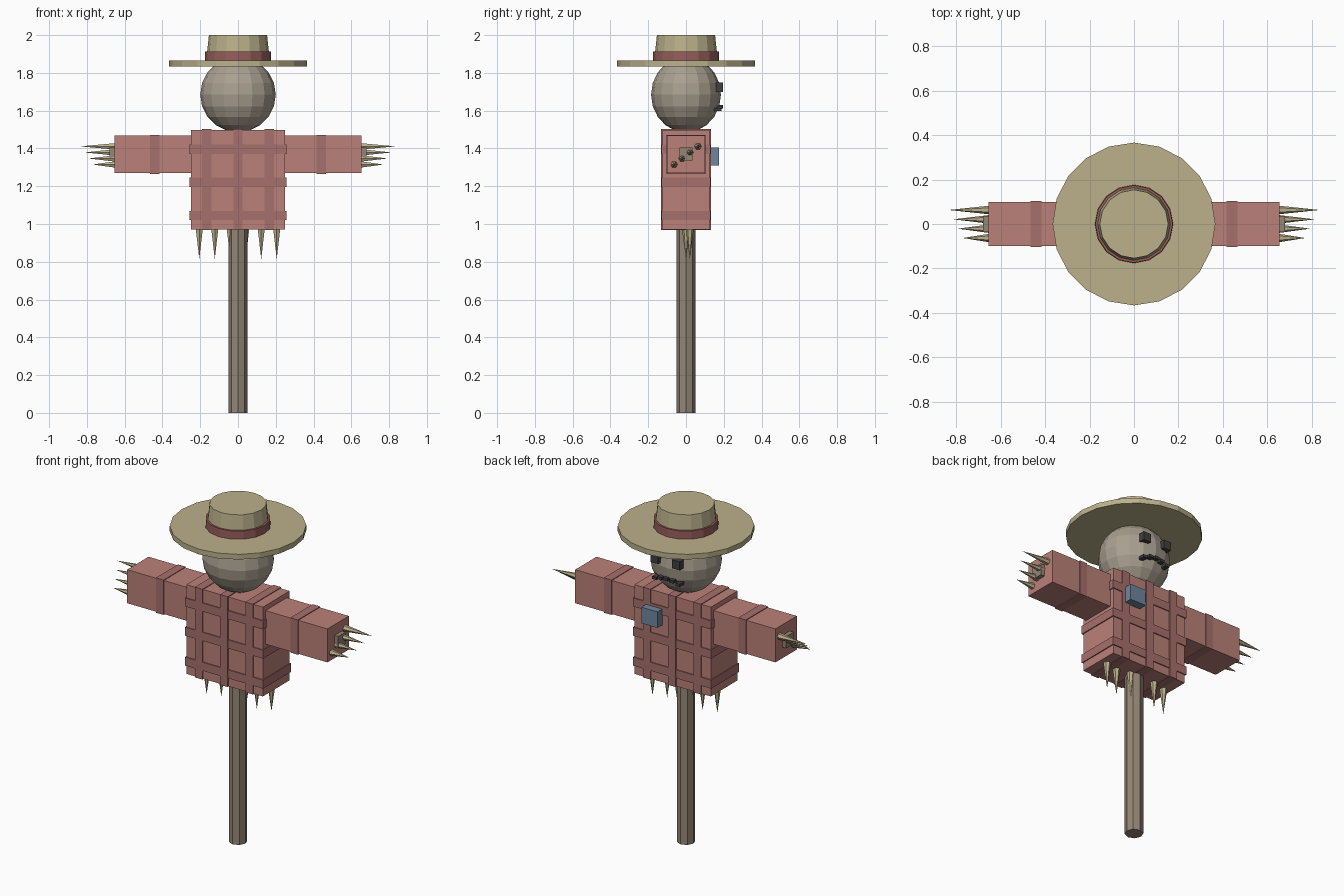
import bpy
from math import pi

if "Cube" in bpy.data.objects:
    bpy.data.objects.remove(bpy.data.objects["Cube"])


def material(name, r, g, b):
    m = bpy.data.materials.new(name)
    m.diffuse_color = (r, g, b, 1)
    m.use_nodes = True
    m.node_tree.nodes["Principled BSDF"].inputs["Base Color"].default_value = m.diffuse_color
    return m


WOOD = material("wood", 0.30, 0.24, 0.18)
SHIRT = material("shirt", 0.50, 0.22, 0.19)
CHECK = material("check", 0.38, 0.16, 0.15)
SACK = material("sack", 0.40, 0.35, 0.28)
STRAW = material("straw", 0.50, 0.44, 0.26)
BAND = material("band", 0.30, 0.11, 0.10)
DARK = material("dark", 0.05, 0.05, 0.05)
BLUE = material("patch_blue", 0.16, 0.24, 0.34)


def finish(name, mat):
    o = bpy.context.object
    o.name = name
    o.data.materials.append(mat)
    return o


def box(name, x, y, z, mat):
    """Box from (min, max) pairs on each axis."""
    bpy.ops.mesh.primitive_cube_add(size=1, location=[(a + b) / 2 for a, b in (x, y, z)])
    o = finish(name, mat)
    o.scale = [b - a for a, b in (x, y, z)]
    return o


def cone(name, r1, r2, z0, z1, sides, mat):
    bpy.ops.mesh.primitive_cone_add(vertices=sides, radius1=r1, radius2=r2,
                                    depth=z1 - z0, location=(0, 0, (z0 + z1) / 2))
    return finish(name, mat)


# Wooden frame
cone("pole", 0.05, 0.05, 0, 1.5, 8, WOOD)
box("crossbar", (-0.68, 0.68), (-0.035, 0.035), (1.335, 1.405), WOOD)

# Checked shirt
box("torso", (-0.25, 0.25), (-0.125, 0.125), (0.97, 1.498), SHIRT)
for x in (-0.165, 0, 0.165):
    box("vertical_stripe", (x - 0.025, x + 0.025), (-0.132, 0.132), (0.968, 1.502), CHECK)
for z in (1.045, 1.222, 1.395):
    box("horizontal_stripe", (-0.256, 0.256), (-0.131, 0.131), (z - 0.025, z + 0.025), CHECK)
box("patch", (0.065, 0.17), (0.12, 0.175), (1.31, 1.405), BLUE)

# Sleeves, cuff stripes and straw hands
for s in (-1, 1):
    box("sleeve", sorted((s * 0.24, s * 0.655)), (-0.1, 0.1), (1.27, 1.468), SHIRT)
    box("sleeve_stripe", sorted((s * 0.415, s * 0.465)), (-0.104, 0.104), (1.266, 1.472), CHECK)
    for i in range(4):
        tip = 0.77 + 0.0215 * i
        o = cone("hand_straw", 0.02, 0, 0, tip - 0.645, 6, STRAW)
        o.rotation_euler = (0, s * pi / 2, 0)
        o.location = (s * (tip + 0.645) / 2, -0.063 + 0.042 * i, 1.315 + 0.032 * i)

# Straw below the hem
for i in range(6):
    o = cone("hem_straw", 0.0, 0.023, 0.815, 0.985, 6, STRAW)
    o.location.x = -0.205 + 0.082 * i
    o.location.y = 0.02 * (i % 2)

# Sack head
bpy.ops.mesh.primitive_uv_sphere_add(segments=16, ring_count=10, radius=0.2,
                                     location=(0, 0, 1.685))
finish("head", SACK).scale = (1, 0.925, 1)

# Face looks toward +y
for s in (-1, 1):
    box("eye", (s * 0.07 - 0.025, s * 0.07 + 0.025), (0.16, 0.195), (1.70, 1.75), DARK)
for i in range(-2, 3):
    x, z = i * 0.038, 1.622 - 0.004 * i * i
    y = 0.185 - 0.002 * i * i
    box("mouth_stitch", (x - 0.014, x + 0.014), (y - 0.03, y + 0.01), (z - 0.008, z + 0.008), DARK)

# Hat
cone("hat_brim", 0.366, 0.366, 1.835, 1.866, 20, STRAW)
cone("hat_crown", 0.17, 0.154, 1.85, 2.0, 16, STRAW)
cone("hat_band", 0.176, 0.174, 1.866, 1.913, 16, BAND)
